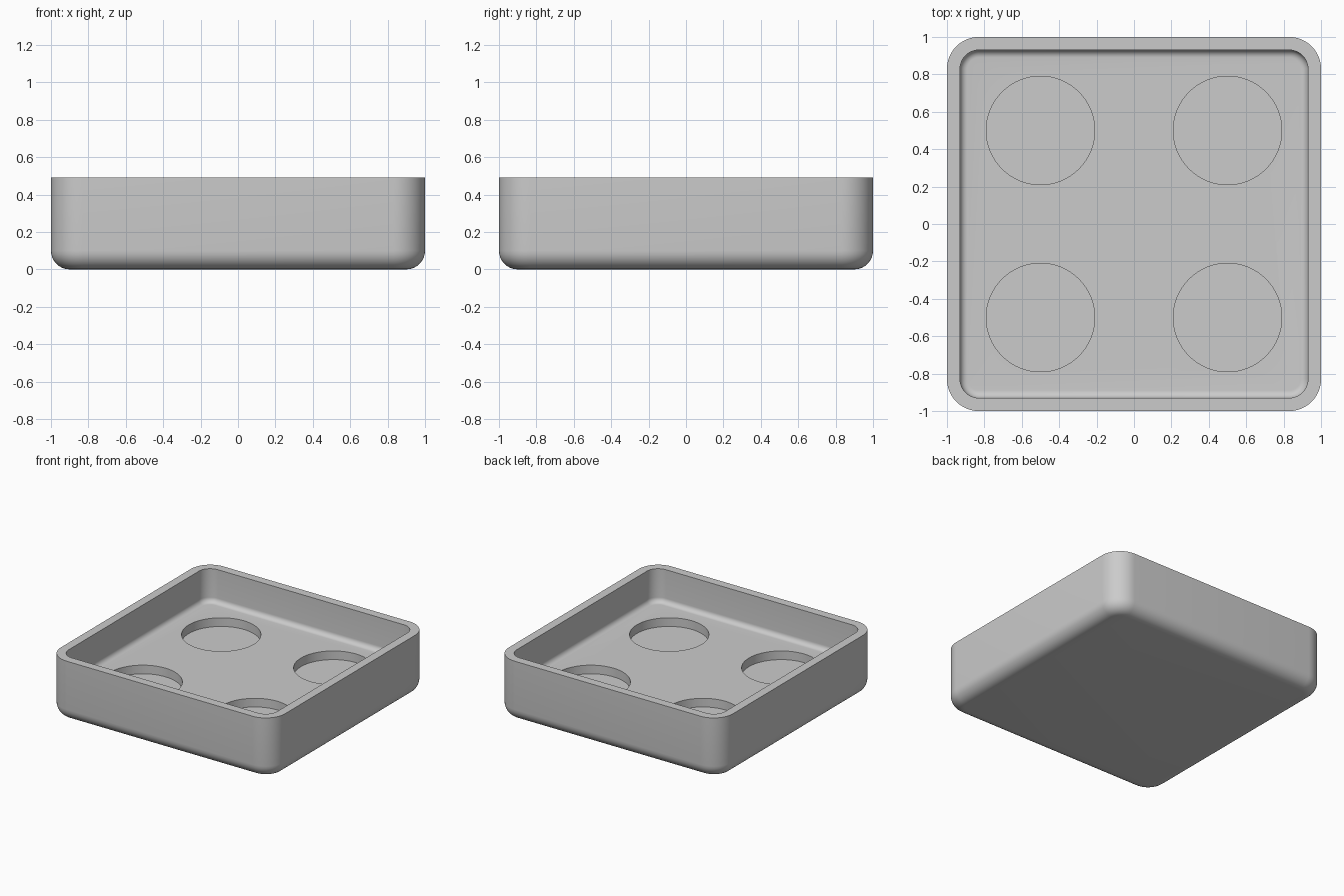
import bpy, bmesh
from math import sin, cos, pi

if "Cube" in bpy.data.objects:
    bpy.data.objects.remove(bpy.data.objects["Cube"])

HEIGHT, FLOOR, POCKET = 0.49, 0.22, 0.07
CORNER_STEPS, FILLET_STEPS = 12, 8


def rounded_square(bm, half, radius, z):
    ring = []
    for q in range(4):
        base = q * pi / 2
        sx, sy = [(1, 1), (-1, 1), (-1, -1), (1, -1)][q]
        c = half - radius
        for i in range(CORNER_STEPS + 1):
            a = base + i / CORNER_STEPS * pi / 2
            ring.append(bm.verts.new((sx * c + radius * cos(a), sy * c + radius * sin(a), z)))
    return ring


# Section through the wall: half width, corner radius, height
section = []
for i in range(FILLET_STEPS + 1):            # outer bottom fillet
    a = i / FILLET_STEPS * pi / 2
    d = 0.1 * (1 - sin(a))
    section.append((1 - d, 0.17 - d, 0.1 * (1 - cos(a))))
section += [(1, 0.17, HEIGHT), (0.93, 0.1, HEIGHT)]
for i in range(FILLET_STEPS + 1):            # inner floor fillet
    a = i / FILLET_STEPS * pi / 2
    d = 0.04 * (1 - cos(a))
    section.append((0.93 - d, 0.1 - d, FLOOR + 0.04 * (1 - sin(a))))

# Tray shell
bm = bmesh.new()
rings = [rounded_square(bm, *s) for s in section]
for lo, hi in zip(rings, rings[1:]):
    n = len(lo)
    for i in range(n):
        j = (i + 1) % n
        bm.faces.new((lo[i], lo[j], hi[j], hi[i]))
bm.faces.new(rings[0][::-1])
bm.faces.new(rings[-1])
bmesh.ops.recalc_face_normals(bm, faces=bm.faces)
mesh = bpy.data.meshes.new("tray")
bm.to_mesh(mesh)
bm.free()
tray = bpy.data.objects.new("tray", mesh)
bpy.context.collection.objects.link(tray)

# Four round pockets in the floor
cutters = []
for x in (-0.5, 0.5):
    for y in (-0.5, 0.5):
        bpy.ops.mesh.primitive_cylinder_add(vertices=64, radius=0.29, depth=0.2,
                                            location=(x, y, FLOOR - POCKET + 0.1))
        cutter = bpy.context.object
        cutter.name = "pocket_cutter"
        cutter.hide_render = True
        cutters.append(cutter)
        mod = tray.modifiers.new("pocket", 'BOOLEAN')
        mod.operation, mod.solver, mod.object = 'DIFFERENCE', 'EXACT', cutter

bpy.ops.object.select_all(action='DESELECT')
tray.select_set(True)
bpy.context.view_layer.objects.active = tray
for mod in list(tray.modifiers):
    bpy.ops.object.modifier_apply(modifier=mod.name)
for cutter in cutters:
    bpy.data.objects.remove(cutter)
bpy.ops.object.shade_smooth_by_angle(angle=pi / 6)
